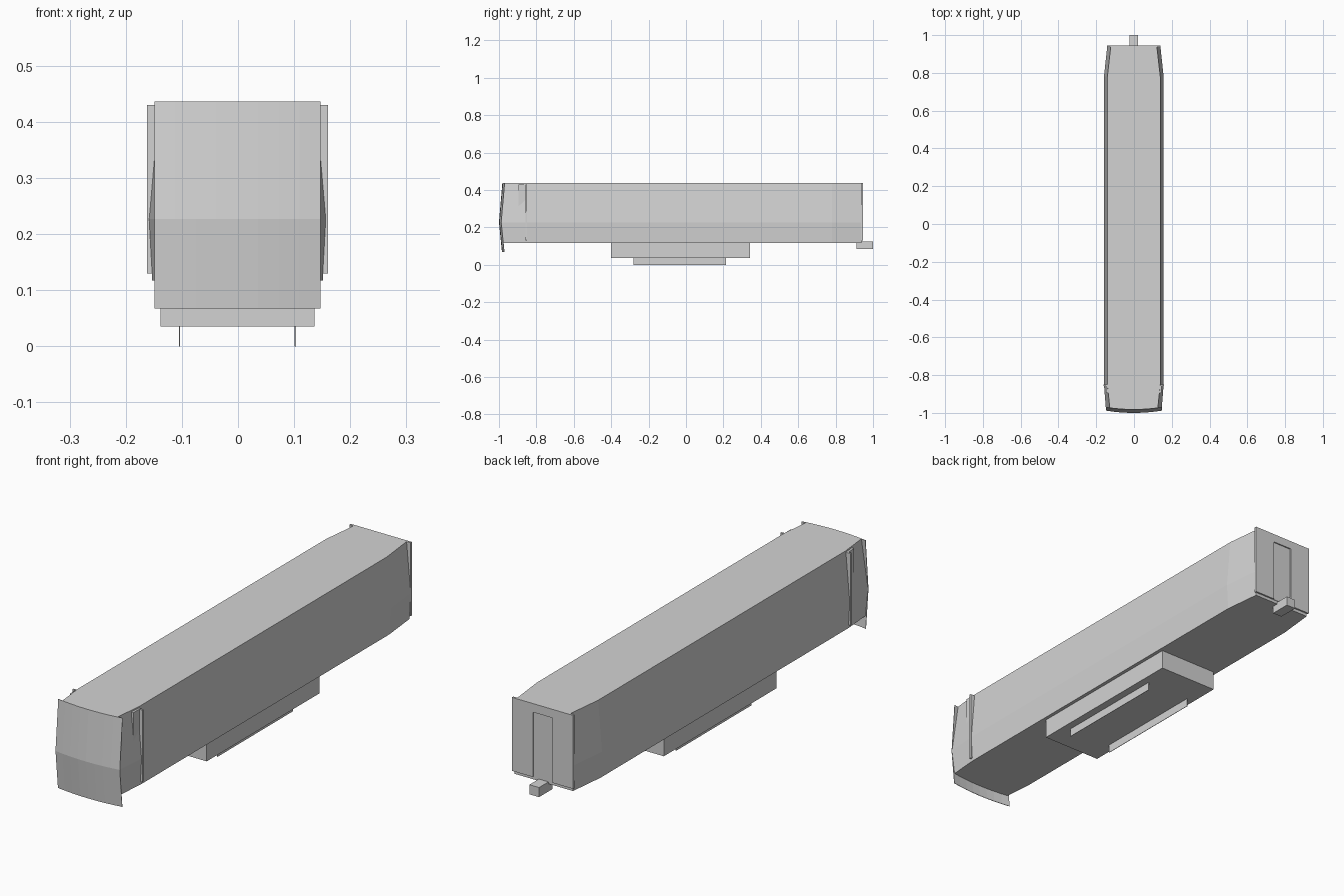
import bpy
import bmesh

if "Cube" in bpy.data.objects:
    bpy.data.objects.remove(bpy.data.objects["Cube"])

grey = bpy.data.materials.new("light grey")
grey.diffuse_color = (0.65, 0.65, 0.65, 1)
grey.use_nodes = True
grey.node_tree.nodes["Principled BSDF"].inputs["Base Color"].default_value = grey.diffuse_color
CX = -0.001          # centre line
Z0, ZM, ZT = 0.117, 0.227, 0.436   # floor, widest line, roof


def finish(name, bm):
    bmesh.ops.recalc_face_normals(bm, faces=bm.faces)
    me = bpy.data.meshes.new(name)
    bm.to_mesh(me)
    bm.free()
    me.materials.append(grey)
    ob = bpy.data.objects.new(name, me)
    bpy.context.collection.objects.link(ob)
    return ob


def box(name, x, y, z):
    bm = bmesh.new()
    bmesh.ops.create_cube(bm, size=1)
    for v in bm.verts:
        for i, (a, b) in enumerate((x, y, z)):
            v.co[i] = (a + b) / 2 + v.co[i] * (b - a)
        v.co.x += CX
    return finish(name, bm)


def nose_y(x, z):
    """Curved nose surface, most forward on the centre of the widest line."""
    back = 0.018 * (z - ZM) / (ZT - ZM) if z > ZM else 0.016 * (ZM - z) / (ZM - 0.067)
    return -1 + back + 0.012 * (x / 0.148) ** 2


# Body shell: six-sided section lofted along y, tapered at both ends
N = 8
fr = [-1 + 2 * i / N for i in range(N + 1)]


def section(w0, wm, wt):
    return ([(w0 * f, Z0) for f in fr] + [(wm, ZM)]
            + [(-wt * f, ZT) for f in fr] + [(-wm, ZM)])


bm = bmesh.new()
rings = []
for y, w in ((None, (0.142, 0.147, 0.127)), (-0.85, (0.152, 0.158, 0.140)),
             (0.78, (0.152, 0.158, 0.140)), (0.938, (0.135, 0.141, 0.122))):
    rings.append([bm.verts.new((x + CX, nose_y(x, z) + 0.001 if y is None else y, z))
                  for x, z in section(*w)])
for a, b in zip(rings, rings[1:]):
    for i in range(len(a)):
        j = (i + 1) % len(a)
        bm.faces.new((a[i], a[j], b[j], b[i]))
bm.faces.new(rings[-1])
finish("body_shell", bm)

# Nose panel: curved sheet with a crease, hanging below the floor
bm = bmesh.new()
rows = [[bm.verts.new((0.148 * f + CX, nose_y(0.148 * f, z), z)) for f in fr]
        for z in (0.067, ZM, ZT)]
for a, b in zip(rows, rows[1:]):
    for i in range(N):
        bm.faces.new((a[i], a[i + 1], b[i + 1], b[i]))
nose = finish("nose_panel", bm)
mod = nose.modifiers.new("thickness", "SOLIDIFY")
mod.thickness = 0.002
mod.offset = -1

# Cab bulkhead and the two cabinets in front of it
box("cab_bulkhead", (-0.161, 0.161), (-0.858, -0.85), (0.13, 0.43))
for s, side in ((-1, "left"), (1, "right")):
    box(side + "_cab_cabinet", sorted((s * 0.08, s * 0.147)), (-0.895, -0.855), (0.13, 0.43))

# Rear end wall with a recessed door
for s, side in ((-1, "left"), (1, "right")):
    box(side + "_end_wall", sorted((s * 0.045, s * 0.141)), (0.936, 0.945), (0.13, ZT))
box("end_wall_lintel", (-0.045, 0.045), (0.936, 0.945), (0.4, ZT))
box("end_door", (-0.045, 0.045), (0.936, 0.94), (0.13, 0.4))

# Rear coupler
box("coupler", (-0.022, 0.022), (0.912, 1.0), (0.085, 0.125))

# Equipment box under the floor, with two thin hanging rails
box("underfloor_box", (-0.137, 0.137), (-0.4, 0.343), (0.035, 0.12))
for s, side in ((-1, "left"), (1, "right")):
    box(side + "_rail", (s * 0.103 - 0.001, s * 0.103 + 0.001), (-0.282, 0.215), (0.0, 0.036))
